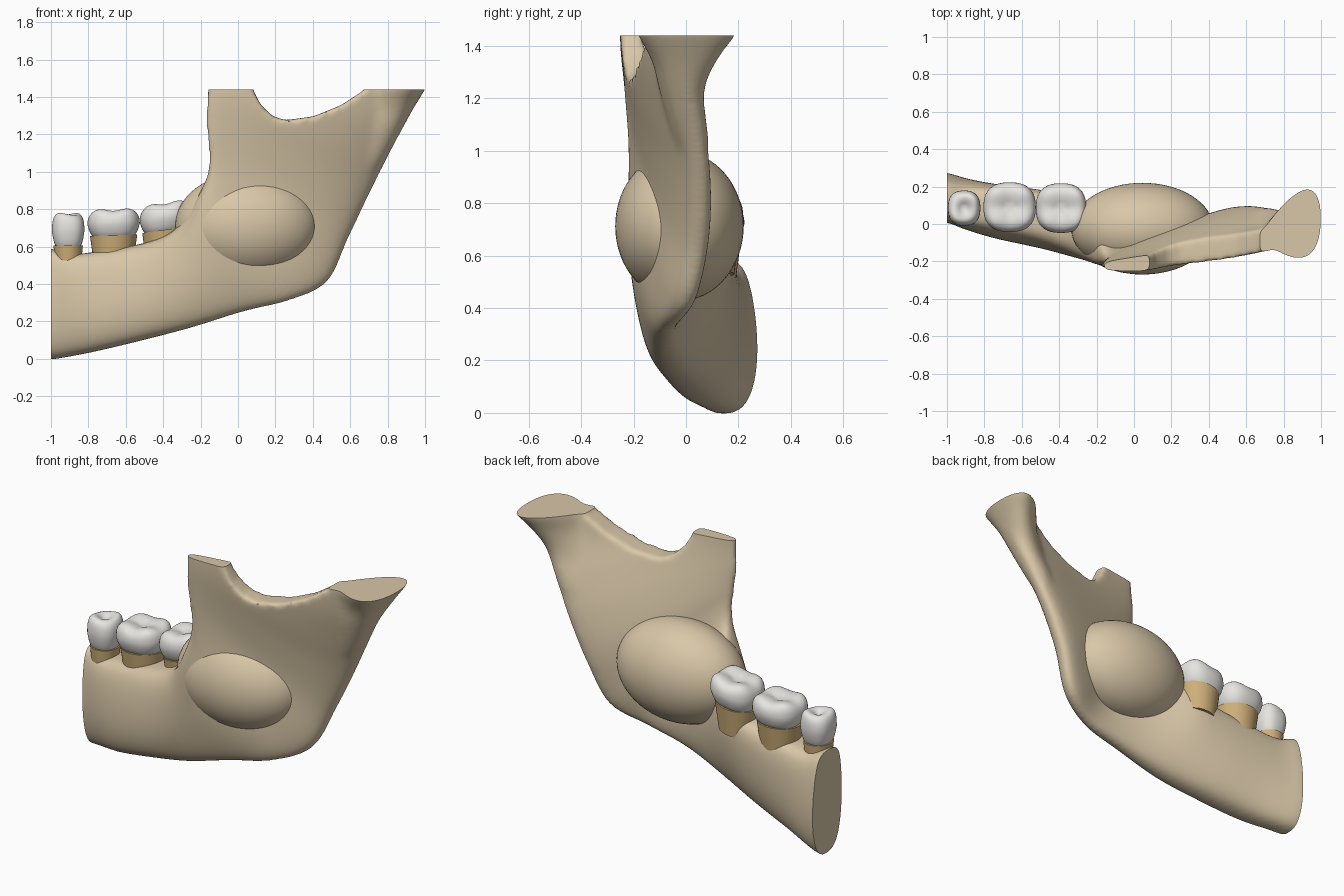
import bpy, bmesh, math
from mathutils import Vector

cube = bpy.data.objects.get("Cube")
if cube:
    bpy.data.objects.remove(cube, do_unlink=True)


def material(name, rgb):
    m = bpy.data.materials.new(name)
    m.use_nodes = True
    m.diffuse_color = (*rgb, 1)
    m.node_tree.nodes["Principled BSDF"].inputs["Base Color"].default_value = (*rgb, 1)
    return m


bone = material("bone beige", (0.69, 0.57, 0.39))
enamel = material("enamel white", (0.82, 0.80, 0.77))
dentine = material("root tan", (0.62, 0.43, 0.19))


def new_object(name, bm, mat=None):
    bmesh.ops.recalc_face_normals(bm, faces=bm.faces)
    mesh = bpy.data.meshes.new(name)
    bm.to_mesh(mesh)
    bm.free()
    ob = bpy.data.objects.new(name, mesh)
    bpy.context.collection.objects.link(ob)
    if mat:
        mesh.materials.append(mat)
    return ob


def smooth(ob, degrees=40):
    bpy.ops.object.select_all(action='DESELECT')
    ob.select_set(True)
    bpy.context.view_layer.objects.active = ob
    bpy.ops.object.shade_smooth_by_angle(angle=math.radians(degrees))


def spline(rows, steps):
    """Smoothly fill in between rows of numbers."""
    out = []
    for i in range(len(rows) - 1):
        p0, p1, p2 = rows[max(i - 1, 0)], rows[i], rows[i + 1]
        p3 = rows[min(i + 2, len(rows) - 1)]
        for k in range(steps):
            t = k / steps
            out.append([b + t * ((c - a) / 2 + t * (a - 2.5 * b + 2 * c - d / 2
                        + t * (1.5 * (b - c) + (d - a) / 2)))
                        for a, b, c, d in zip(p0, p1, p2, p3)])
    return out + [rows[-1]]


def loft(bm, sections, power_a, power_b, steps=6, sides=40):
    """Section: edge a, edge b, half thickness near a and b, sideways bow."""
    rings = []
    for s in spline(sections, steps):
        a, b, (ta, tb, bow) = Vector(s[:3]), Vector(s[3:6]), s[6:]
        ring = []
        for k in range(sides):
            w = 2 * math.pi * k / sides
            v = (1 - math.cos(w)) / 2
            power = power_a if v < .5 else power_b
            side = math.copysign(abs(math.sin(w)) ** power, math.sin(w))
            p = a.lerp(b, v)
            p.y += side * (ta + (tb - ta) * v) + bow * math.sin(w) ** 2
            ring.append(bm.verts.new(p))
        rings.append(ring)
    for r, q in zip(rings, rings[1:]):
        for k in range(sides):
            j = (k + 1) % sides
            bm.faces.new((r[k], r[j], q[j], q[k]))
    bm.faces.new(rings[0])
    bm.faces.new(rings[-1])


# Jaw bone: one sweep from the cut front end round the angle and up
jaw_sections = [
    (-1.1, .125, .59, -1.1, .155, 0, .125, .14, .005),
    (-1, .125, .59, -1, .145, -.005, .125, .14, .005),
    (-.9, .10, .56, -.9, .115, .01, .135, .14, 0),
    (-.75, .08, .575, -.75, .06, .04, .145, .145, 0),
    (-.5, .045, .62, -.5, 0, .10, .165, .14, 0),
    (-.34, 0, .69, -.25, -.055, .165, .19, .12, 0),
    (-.225, -.105, .85, .03, -.08, .25, .145, .095, 0),
    (-.165, -.18, .99, .28, -.07, .31, .06, .085, 0),
    (-.16, -.205, 1.1, .48, 0, .41, .037, .10, 0),
    (-.17, -.215, 1.2, .59, .05, .64, .035, .105, -.01),
    (-.175, -.22, 1.3, .70, .06, .87, .035, .105, -.03),
    (-.17, -.225, 1.4, .80, .04, 1.07, .035, .10, -.045),
    (-.17, -.225, 1.47, .90, .01, 1.26, .035, .085, -.05),
    (-.17, -.225, 1.50, 1.01, .01, 1.47, .035, .08, -.05)]
# Flared head at the back of the branch
head_sections = [
    (.46, .01, .85, .62, .05, .83, .02, .03, 0),
    (.53, -.01, 1.05, .77, .03, 1.04, .03, .09, 0),
    (.58, -.05, 1.22, .87, 0, 1.22, .03, .115, 0),
    (.65, -.06, 1.34, .94, .015, 1.34, .04, .17, 0),
    (.69, -.06, 1.44, 1.0, .03, 1.44, .08, .25, 0),
    (.70, -.06, 1.48, 1.02, .03, 1.48, .09, .27, 0)]
bm = bmesh.new()
loft(bm, jaw_sections, .42, .72)
loft(bm, head_sections, .85, .85)
jaw = new_object("jaw_bone", bm)

# Cutter for the notch between the two upper processes
notch = [(.075, 1.6), (.08, 1.44), (.12, 1.36), (.18, 1.30), (.25, 1.275), (.4, 1.295),
         (.55, 1.355), (.68, 1.44), (.72, 1.6)]
bm = bmesh.new()
face = bm.faces.new([bm.verts.new((x, -1, z)) for x, z in notch])
ext = bmesh.ops.extrude_face_region(bm, geom=[face])
bmesh.ops.translate(bm, vec=(0, 2, 0),
                    verts=[v for v in ext["geom"] if isinstance(v, bmesh.types.BMVert)])
notch_cutter = new_object("notch_cutter", bm)

# Block that trims the flat cut ends
bm = bmesh.new()
bmesh.ops.create_cube(bm, size=2)
for v in bm.verts:
    v.co.z = 1.44 if v.co.z > 0 else -.2
trim_block = new_object("trim_block", bm)


def add_mod(kind, **settings):
    m = jaw.modifiers.new(kind.lower(), kind)
    for key, value in settings.items():
        setattr(m, key, value)


add_mod('REMESH', mode='VOXEL', voxel_size=.014)
add_mod('SMOOTH', factor=.5, iterations=10)
add_mod('BOOLEAN', operation='DIFFERENCE', object=notch_cutter)
add_mod('REMESH', mode='VOXEL', voxel_size=.012)
add_mod('SMOOTH', factor=.5, iterations=16)
add_mod('BOOLEAN', operation='INTERSECT', object=trim_block)
bpy.context.view_layer.update()
graph = bpy.context.evaluated_depsgraph_get()
mesh = bpy.data.meshes.new_from_object(jaw.evaluated_get(graph))
jaw.modifiers.clear()
jaw.data = mesh
mesh.materials.clear()
mesh.materials.append(bone)
for helper in (notch_cutter, trim_block):
    bpy.data.objects.remove(helper, do_unlink=True)
smooth(jaw)

# Oval swelling running through the branch
bm = bmesh.new()
bmesh.ops.create_uvsphere(bm, u_segments=64, v_segments=32, radius=1)
for v in bm.verts:
    x, y, z = v.co
    v.co = (.045 + .38 * x, -.025 + .245 * y, .712 + .285 * z)
smooth(new_object("oval_swelling", bm, bone))


def tooth(name, centre, size, base, top, cusps, tilt):
    """Crown with rounded cusps and a central groove, on a tapered root."""
    cx, cy = centre
    bm = bmesh.new()
    bmesh.ops.create_uvsphere(bm, u_segments=48, v_segments=32, radius=1)
    for v in bm.verts:
        x, y, z = v.co
        w, r = math.atan2(y, x), min(1, math.hypot(x, y))
        ring = r ** .55 * (1 - .035 * math.cos(4 * w))
        if z > 0:
            lumps = .13 * math.cos(cusps * (w - math.pi / 4)) * ring ** 2
            h = z ** .75 * (.80 + lumps + .16 * ring - .28 * (1 - ring) ** 2)
        else:
            h = -abs(z) ** .65
            ring *= 1 - .18 * abs(h)
        scale = ring / r if r > 1e-5 else 0
        px, py = x * scale * size[0] / 2, y * scale * size[1] / 2
        mid, half = (base + top) / 2, (top - base) / 2
        v.co = (cx + px, cy + py, mid + half * h * 1.05 + tilt * px)
    smooth(new_object(name + "_crown", bm, enamel), 60)

    bm = bmesh.new()
    bmesh.ops.create_cone(bm, segments=40, cap_ends=True, radius1=.36, radius2=.435, depth=1)
    for v in bm.verts:
        x, y, z = v.co
        v.co = (cx + x * size[0], cy + y * size[1],
                base + .03 + (z - .5) * .16 + tilt * x * size[0])
    smooth(new_object(name + "_root", bm, dentine))


tooth("premolar", (-.908, .085), (.18, .195), .575, .79, 2, 0)
tooth("first_molar", (-.665, .09), (.29, .275), .63, .81, 4, .03)
tooth("second_molar", (-.39, .085), (.28, .275), .66, .845, 4, .15)
